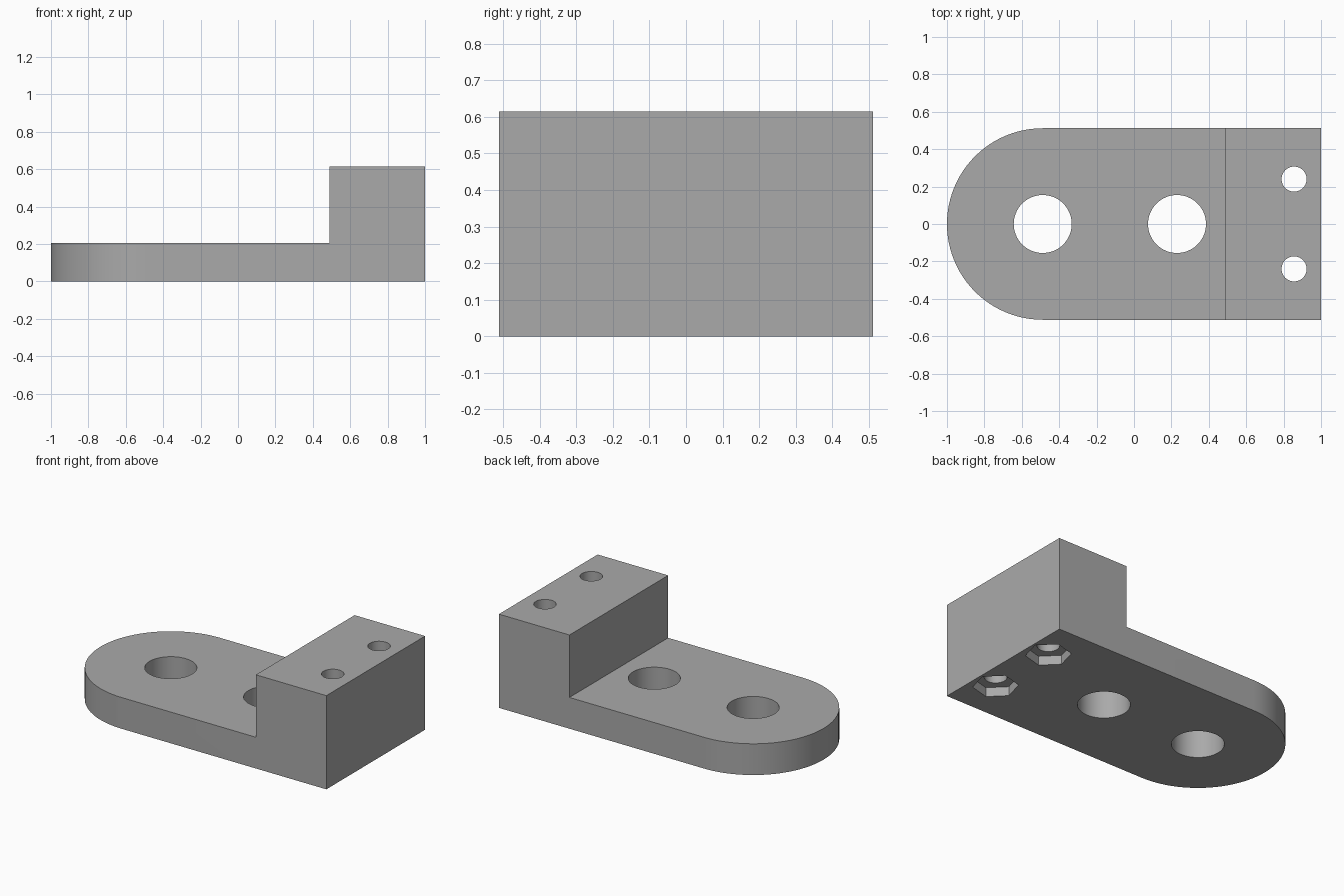
import bpy, bmesh
from math import pi, cos, sin, radians

cube = bpy.data.objects.get("Cube")
if cube:
    bpy.data.objects.remove(cube)

HALF, PLATE, TOP, STEP = 0.512, 0.205, 0.615, 0.488

grey = bpy.data.materials.new("plain grey")
grey.use_nodes = True
colour = (0.4, 0.4, 0.4, 1)
grey.diffuse_color = colour
grey.node_tree.nodes["Principled BSDF"].inputs["Base Color"].default_value = colour


def prism(name, outline, z0, z1):
    """Extrude a closed outline from z0 up to z1."""
    bm = bmesh.new()
    base = bm.faces.new([bm.verts.new((x, y, z0)) for x, y in outline])
    ext = bmesh.ops.extrude_face_region(bm, geom=[base])
    bmesh.ops.translate(bm, vec=(0, 0, z1 - z0),
                        verts=[g for g in ext["geom"] if isinstance(g, bmesh.types.BMVert)])
    bmesh.ops.recalc_face_normals(bm, faces=bm.faces)
    mesh = bpy.data.meshes.new(name)
    bm.to_mesh(mesh)
    bm.free()
    mesh.materials.append(grey)
    obj = bpy.data.objects.new(name, mesh)
    bpy.context.collection.objects.link(obj)
    return obj


def ring(cx, cy, r, sides, turn=0):
    return [(cx + r * cos(turn + 2 * pi * i / sides),
             cy + r * sin(turn + 2 * pi * i / sides)) for i in range(sides)]


# Body: rounded at one end, square at the other
arc = [(HALF - 1 + HALF * cos(pi / 2 + pi * i / 48),
        HALF * sin(pi / 2 + pi * i / 48)) for i in range(49)]
body = prism("bracket_body", arc + [(1, -HALF), (1, HALF)], 0, TOP)

# Step above the plate
cutters = [prism("step_cutter", [(-2, -1), (STEP, -1), (STEP, 1), (-2, 1)], PLATE, 1)]

# Large holes through the plate
for x in (-0.488, 0.23):
    cutters.append(prism("plate_hole_cutter", ring(x, 0, 0.155, 64), -0.2, 0.4))

# Small bolt holes with hexagonal nut pockets underneath
for y in (-0.24, 0.24):
    cutters.append(prism("bolt_hole_cutter", ring(0.856, y, 0.067, 48), -0.2, 1))
    cutters.append(prism("nut_pocket_cutter", ring(0.856, y, 0.135, 6, radians(15)), -0.2, 0.06))

for cutter in cutters:
    mod = body.modifiers.new(cutter.name, "BOOLEAN")
    mod.operation = "DIFFERENCE"
    mod.solver = "EXACT"
    mod.object = cutter
    cutter.hide_render = True

# Bake the cuts and drop the cutters
bpy.ops.object.select_all(action="DESELECT")
bpy.context.view_layer.objects.active = body
body.select_set(True)
for mod in list(body.modifiers):
    bpy.ops.object.modifier_apply(modifier=mod.name)
for cutter in cutters:
    bpy.data.objects.remove(cutter)
bpy.ops.object.shade_smooth_by_angle(angle=radians(30))
